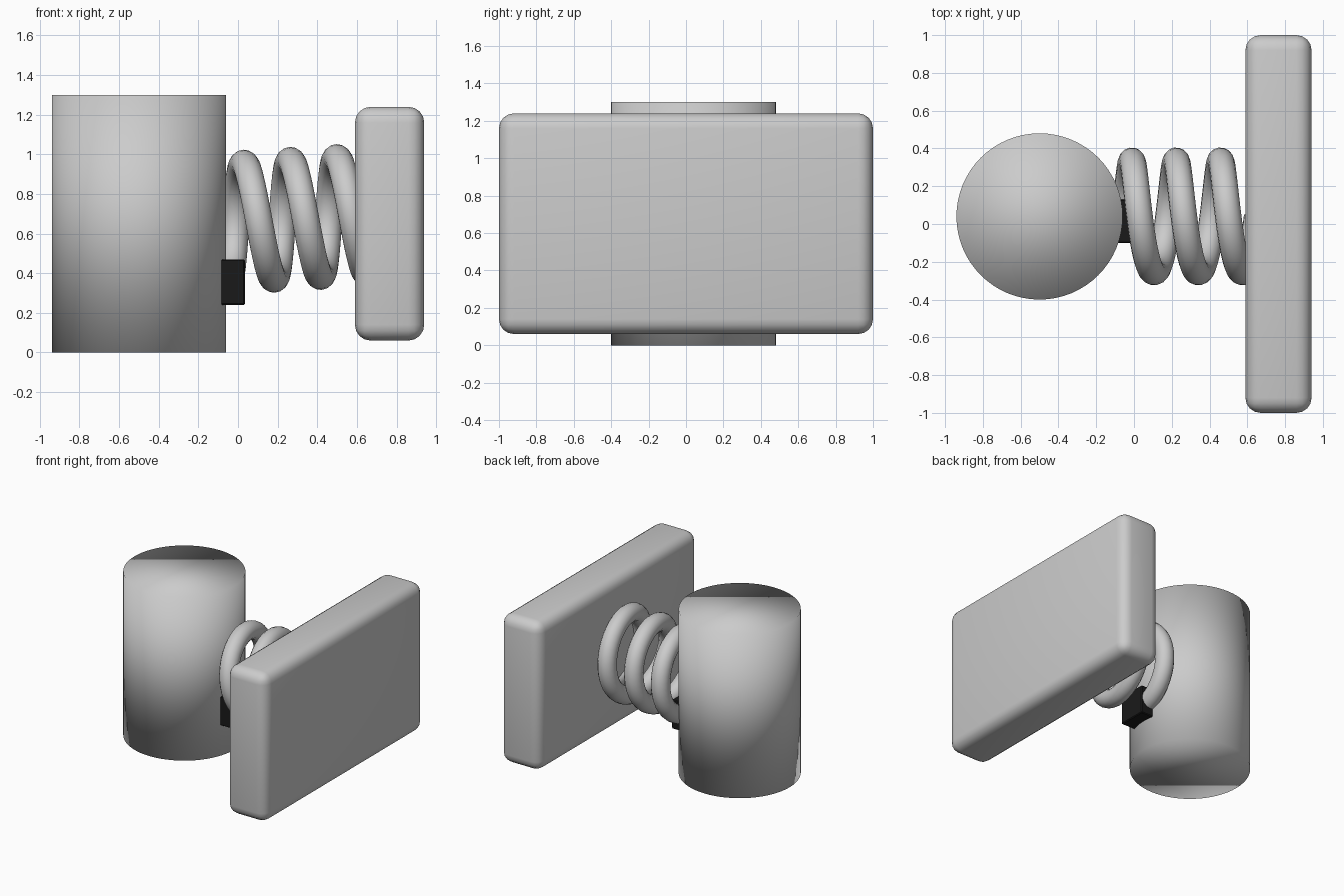
import bpy
from math import cos, sin, pi

if "Cube" in bpy.data.objects:
    bpy.data.objects.remove(bpy.data.objects["Cube"])


def box(name, lo, hi, bevel, segments):
    """Bevelled, smooth-shaded box between two corners."""
    bpy.ops.mesh.primitive_cube_add(
        size=1, location=[(a + b) / 2 for a, b in zip(lo, hi)])
    ob = bpy.context.object
    ob.name = name
    ob.scale = [b - a for a, b in zip(lo, hi)]
    bpy.ops.object.transform_apply(location=False, rotation=False, scale=True)
    mod = ob.modifiers.new("Bevel", 'BEVEL')
    mod.width = bevel
    mod.segments = segments
    return ob


# Upright cylinder, smooth all over
bpy.ops.mesh.primitive_cylinder_add(vertices=64, radius=0.44, depth=1.3,
                                    location=(-0.5, 0.04, 0.65))
cylinder = bpy.context.object
cylinder.name = "cylinder_body"
bpy.ops.object.shade_smooth()

# Rounded slab
slab = box("rounded_slab", (0.59, -1, 0.06), (0.94, 1, 1.24), 0.08, 4)
bpy.ops.object.shade_smooth()

# Dark block holding the start of the spring
block = box("spring_block", (-0.09, -0.10, 0.24), (0.035, 0.13, 0.47), 0.006, 1)
black = bpy.data.materials.new("black")
black.diffuse_color = (0.01, 0.01, 0.01, 1)
black.use_nodes = True
black.node_tree.nodes["Principled BSDF"].inputs["Base Color"].default_value = black.diffuse_color
block.data.materials.append(black)

# Coil spring between cylinder and slab, its axis tilted slightly upward
turns, per_turn, radius, pitch = 3, 40, 0.295, 0.235
curve = bpy.data.curves.new("coil_spring", 'CURVE')
curve.dimensions = '3D'
curve.bevel_depth = 0.07
curve.bevel_resolution = 6
curve.use_fill_caps = True
spline = curve.splines.new('POLY')
count = turns * per_turn + 1
spline.points.add(count - 1)
for i in range(count):
    t = i / per_turn
    angle = 2 * pi * t - pi / 2
    spline.points[i].co = (pitch * t, radius * cos(angle), radius * sin(angle), 1)
spline.use_smooth = True
spring = bpy.data.objects.new("coil_spring", curve)
spring.location = (-0.07, 0.04, 0.652)
spring.rotation_euler = (0, -0.06, 0)
bpy.context.collection.objects.link(spring)
bpy.ops.object.select_all(action='DESELECT')
spring.select_set(True)
bpy.context.view_layer.objects.active = spring
bpy.ops.object.convert(target='MESH')
bpy.ops.object.shade_smooth()
